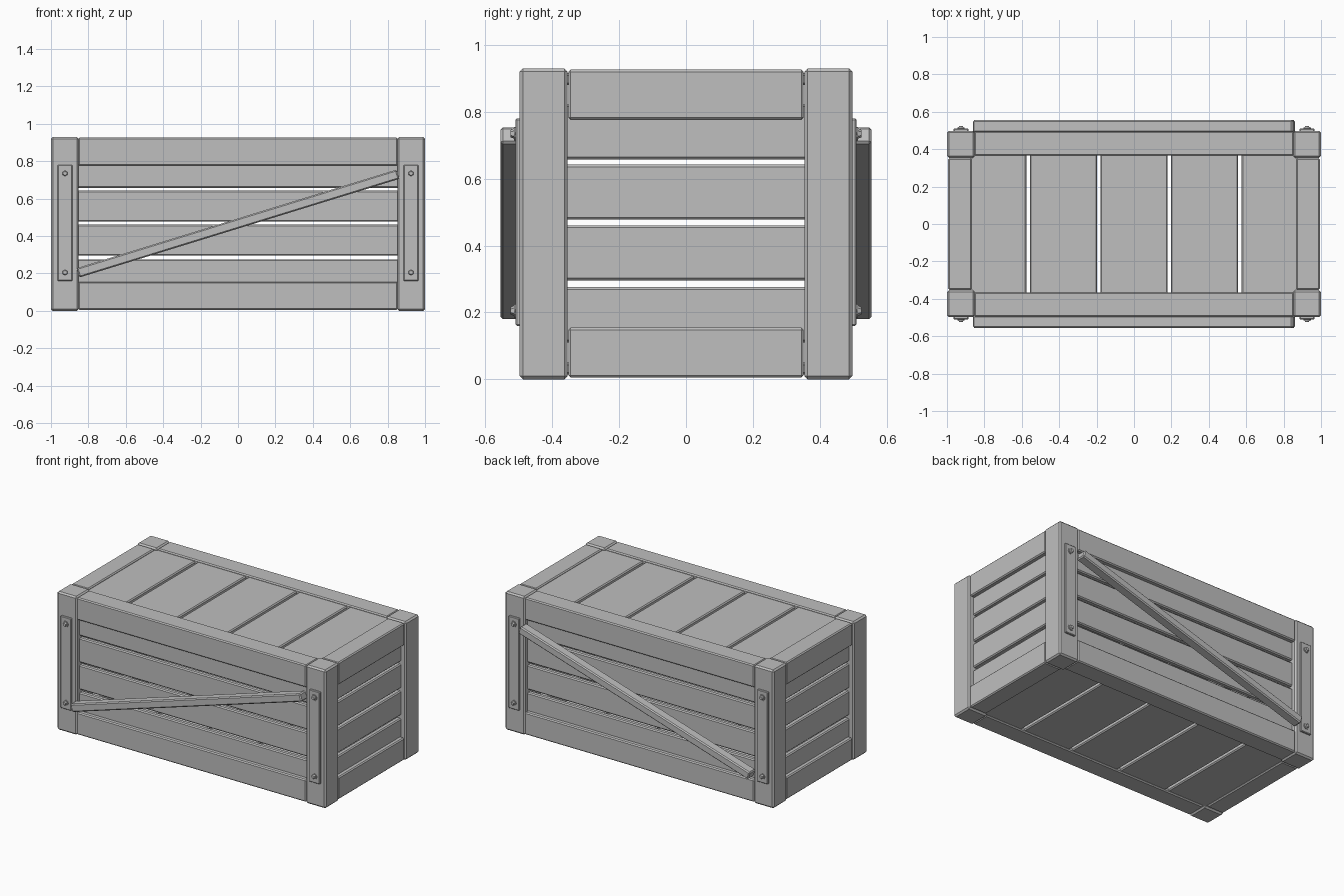
import bpy
import bmesh
import math
from mathutils import Matrix

cube = bpy.data.objects.get("Cube")
if cube:
    bpy.data.objects.remove(cube, do_unlink=True)

GREY = (0.52, 0.52, 0.52, 1)
mat = bpy.data.materials.new("grey_wood")
mat.use_nodes = True
mat.diffuse_color = GREY
mat.node_tree.nodes["Principled BSDF"].inputs["Base Color"].default_value = GREY


def finish(name, bm):
    mesh = bpy.data.meshes.new(name)
    bm.to_mesh(mesh)
    bm.free()
    mesh.materials.append(mat)
    obj = bpy.data.objects.new(name, mesh)
    bpy.context.collection.objects.link(obj)
    return obj


def beam(name, center, size, bevel=0.007, tilt=0.0):
    """Chamfered box, optionally tilted about the y axis."""
    bm = bmesh.new()
    bmesh.ops.create_cube(bm, size=1.0, matrix=Matrix.Diagonal((*size, 1)))
    bmesh.ops.bevel(bm, geom=bm.edges[:], offset=bevel, segments=1, affect='EDGES')
    bm.transform(Matrix.Translation(center) @ Matrix.Rotation(tilt, 4, 'Y'))
    return finish(name, bm)


def bolt(name, x, side, z):
    """Washer with a tapered hexagonal head, pointing out along y."""
    bm = bmesh.new()
    for sides, r1, r2, depth, y in ((12, 0.02, 0.02, 0.006, 0.512),
                                    (6, 0.016, 0.011, 0.012, 0.519)):
        bmesh.ops.create_cone(
            bm, cap_ends=True, segments=sides, radius1=r1, radius2=r2, depth=depth,
            matrix=Matrix.Translation((x, side * y, z))
            @ Matrix.Rotation(-side * math.pi / 2, 4, 'X'))
    finish(name, bm)


HEIGHT = 0.93
MID = HEIGHT / 2
RAIL_LEVELS = {"bottom": 0.08, "top": 0.851}
SLAT_LEVELS = (0.193, 0.378, 0.56, 0.74)
SIDES = {"front": -1, "back": 1}
ENDS = {"left": 1, "right": -1}

# Corner posts, plates, and bolts
for side, sy in SIDES.items():
    for end, sx in ENDS.items():
        tag = f"{side}_{end}"
        beam(f"{tag}_post", (sx * 0.926, sy * 0.426, MID), (0.148, 0.144, HEIGHT), 0.01)
        beam(f"{tag}_plate", (sx * 0.925, sy * 0.5, 0.47), (0.08, 0.02, 0.62), 0.004)
        for level, z in (("lower", 0.205), ("upper", 0.735)):
            bolt(f"{tag}_{level}_bolt", sx * 0.925, sy, z)

# Long sides: rails, slats and the diagonal brace
rise, run = 0.527, 1.71
for side, sy in SIDES.items():
    for level, z in RAIL_LEVELS.items():
        beam(f"{side}_{level}_rail", (0, sy * 0.43, z), (1.708, 0.13, 0.15))
    for i, z in enumerate(SLAT_LEVELS):
        beam(f"{side}_slat_{i}", (0, sy * 0.447, z), (1.74, 0.036, 0.165))
    beam(f"{side}_brace", (0, sy * 0.522, 0.467),
         (math.hypot(rise, run), 0.066, 0.052), 0.007, -math.atan2(rise, run))

# Short ends: rails and slats
for end, sx in ENDS.items():
    for level, z in RAIL_LEVELS.items():
        beam(f"{end}_{level}_rail", (sx * 0.931, 0, z), (0.126, 0.704, 0.15))
    for i, z in enumerate(SLAT_LEVELS):
        beam(f"{end}_slat_{i}", (sx * 0.947, 0, z), (0.036, 0.74, 0.165))

# Lid and floor planks
for level, z in (("floor", 0.032), ("lid", HEIGHT - 0.032)):
    for i in range(5):
        beam(f"{level}_plank_{i}", ((i - 2) * 0.377, 0, z), (0.359, 0.76, 0.036))
